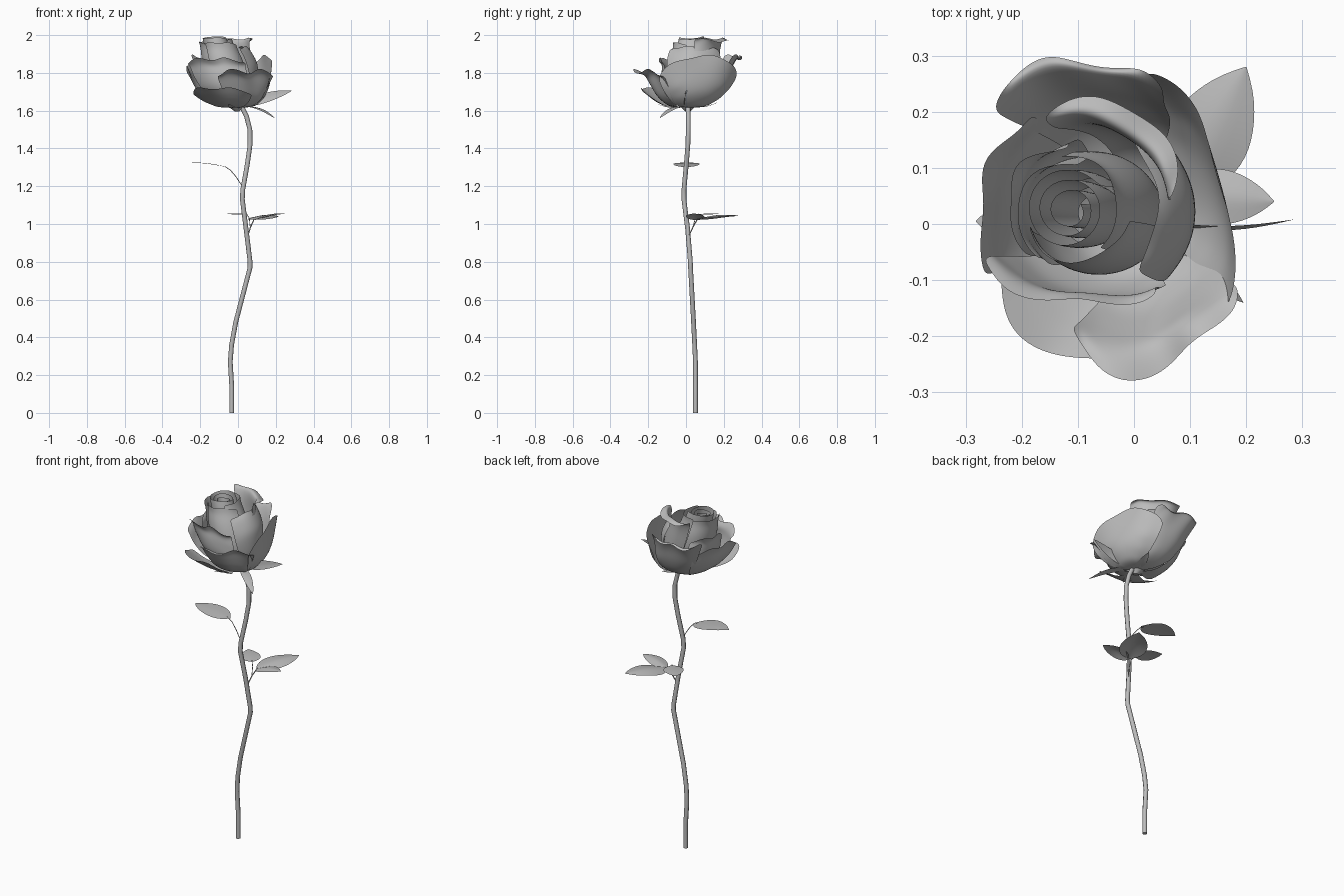
import bpy, bmesh, math
from mathutils import Vector

cube = bpy.data.objects.get("Cube")
if cube:
    bpy.data.objects.remove(cube)

grey = bpy.data.materials.new("plain_grey")
grey.use_nodes = True
grey.diffuse_color = (0.5, 0.5, 0.5, 1)
grey.node_tree.nodes["Principled BSDF"].inputs["Base Color"].default_value = (0.5, 0.5, 0.5, 1)


def sheet(name, rows, levels=2):
    """Smooth open surface through rows of points."""
    bm = bmesh.new()
    grid = [[bm.verts.new(p) for p in row] for row in rows]
    for low, high in zip(grid, grid[1:]):
        for i in range(len(low) - 1):
            bm.faces.new((low[i], low[i + 1], high[i + 1], high[i]))
    for f in bm.faces:
        f.smooth = True
    mesh = bpy.data.meshes.new(name)
    bm.to_mesh(mesh)
    bm.free()
    mesh.materials.append(grey)
    obj = bpy.data.objects.new(name, mesh)
    bpy.context.collection.objects.link(obj)
    sub = obj.modifiers.new("smooth", "SUBSURF")
    sub.levels = sub.render_levels = levels


def tube(name, points, radius):
    curve = bpy.data.curves.new(name, "CURVE")
    curve.dimensions = "3D"
    curve.bevel_depth = radius
    curve.bevel_resolution = 2
    curve.use_fill_caps = True
    spline = curve.splines.new("POLY")
    spline.points.add(len(points) - 1)
    for p, co in zip(spline.points, points):
        p.co = (*co, 1)
    spline.use_smooth = True
    curve.materials.append(grey)
    obj = bpy.data.objects.new(name, curve)
    bpy.context.collection.objects.link(obj)


def bloom(angle, r, h):
    """Point in the leaning flower head: angle, radius, height above its base."""
    return Vector((-0.01 - 0.3 * h + r * math.cos(angle),
                   0.01 + 0.04 * h + r * math.sin(angle), 1.615 + h))


def along(profile, t):
    t = min(max(t, 0), 1) * (len(profile) - 1)
    i = min(int(t), len(profile) - 2)
    return Vector(profile[i]).lerp(Vector(profile[i + 1]), t - i)


def petal(name, angle, span, profile, drop=0.25, twist=0.02, wave=0.008, flat=0.0):
    """Cupped petal: rounded rim, one side tucked in, rippled lip."""
    rows = []
    for j in range(10):
        v = j / 9
        row = []
        for i in range(13):
            u = i / 6 - 1
            r, h = along(profile, v * (1 - drop * abs(u) ** 2.5))
            a = math.radians(angle + span * u * (0.65 + 0.35 * math.sin(math.pi * min(v * 0.75, 0.5))))
            r += twist * u * v + wave * v ** 3 * math.sin(5 * u + angle)
            r *= 1 + flat * v * (u * u - 0.3)
            h += wave * v ** 3 * math.cos(7 * u + angle)
            row.append(bloom(a, r, h))
        rows.append(row)
    sheet(name, rows)


def leaf(name, base, tip, width, arch=0.015, fold=0.08, side=None):
    """Pointed blade with a shallow fold along the midrib."""
    base, tip = Vector(base), Vector(tip)
    d = tip - base
    side = Vector(side) if side else d.cross(Vector((0, 0, 1)))
    side.normalize()
    up = side.cross(d).normalized()
    rows = []
    for j in range(9):
        t = j / 8
        w = width / 2 * (math.sin(math.pi * t ** 0.8) ** 0.75 if 0 < t < 1 else 0.01)
        mid = base + d * t + up * arch * math.sin(math.pi * t)
        rows.append([mid + side * w * u - up * fold * w * abs(u) for u in (-1, -0.5, 0, 0.5, 1)])
    sheet(name, rows, 1)


# Stem with its gentle bends
tube("stem", [(-0.033, 0.05, 0), (-0.033, 0.05, 0.14), (-0.041, 0.05, 0.27), (-0.034, 0.046, 0.36),
              (-0.012, 0.04, 0.48), (0.064, 0.024, 0.77), (0.064, 0.023, 0.8), (0.042, 0.008, 0.98),
              (0.023, -0.011, 1.13), (0.025, -0.011, 1.18), (0.05, 0.002, 1.32), (0.064, 0.01, 1.42),
              (0.063, 0.012, 1.5), (0.045, 0.012, 1.57), (0.015, 0.01, 1.63)], 0.0125)

# Stalks and leaves
tube("upper_leaf_stalk", [(0.022, -0.01, 1.2), (-0.01, -0.005, 1.25), (-0.04, 0, 1.285), (-0.07, 0, 1.305)], 0.002)
leaf("upper_leaf", (-0.05, 0, 1.3), (-0.282, 0.005, 1.325), 0.14, 0.01, 0.04)
tube("lower_leaf_stalk", [(0.05, 0.012, 0.93), (0.065, 0.035, 0.98), (0.085, 0.06, 1.025)], 0.003)
tube("lower_side_stalk", [(0.065, 0.035, 0.98), (0.06, 0.05, 1.03), (0.045, 0.065, 1.055)], 0.002)
leaf("lower_leaf_back", (0.08, 0.055, 1.025), (0.2, 0.28, 1.045), 0.15, 0.015, 0.2)
leaf("lower_leaf_right", (0.08, 0.055, 1.02), (0.25, 0.04, 1.055), 0.1, 0.015, 0.2)
leaf("lower_leaf_left", (0.05, 0.06, 1.05), (-0.053, 0.17, 1.055), 0.11, 0.004)

# Flower base and sepals
sheet("flower_base", [[bloom(math.tau * i / 12, r, h) for i in range(13)]
                      for r, h in ((0.012, -0.02), (0.035, 0), (0.05, 0.015), (0.02, 0.03))])
leaf("sepal_right", (0.02, 0.01, 1.63), (0.285, 0.008, 1.705), 0.055, -0.015, side=(0, 0.15, 1))
leaf("sepal_drooping", (0.02, 0, 1.625), (0.195, -0.14, 1.56), 0.05, 0.02)
leaf("sepal_front", (0.0, 0, 1.62), (-0.05, -0.15, 1.635), 0.05, -0.01)
leaf("sepal_back", (0.01, 0.02, 1.62), (0.04, 0.17, 1.645), 0.05, -0.01)

# Outer petals
cup = [(0.01, 0.0), (0.1, 0.005), (0.165, 0.05)]
petal("outer_petal_front", -66, 38, cup + [(0.21, 0.12), (0.245, 0.18), (0.3, 0.195)], 0.2, wave=0.016)
petal("outer_petal_low_left", -110, 46, [(0.01, 0), (0.11, 0.003), (0.18, 0.035), (0.225, 0.07), (0.265, 0.105)],
      0.2, 0.0)
petal("outer_petal_left", 166, 42, cup + [(0.195, 0.12), (0.195, 0.18), (0.208, 0.22)],
      0.15, 0, wave=0.01, flat=0.15)
petal("outer_petal_back", 94, 37, cup + [(0.205, 0.12), (0.225, 0.21), (0.26, 0.28), (0.275, 0.26)],
      0.2, 0.0, wave=0.014)
petal("outer_petal_right", 18, 54, cup + [(0.215, 0.11), (0.25, 0.2), (0.275, 0.275)], 0.28, 0.0, flat=0.24)

# Middle petals
cup = [(0.02, 0.01), (0.1, 0.03), (0.15, 0.1)]
petal("middle_petal_front", -103, 54, cup + [(0.16, 0.18), (0.155, 0.23), (0.18, 0.26)],
      0.12, -0.015, 0.01, 0.3)
petal("middle_petal_left", 160, 50, cup + [(0.14, 0.19), (0.13, 0.23), (0.14, 0.26)], 0.2, 0)
petal("middle_petal_back", 55, 48, cup + [(0.16, 0.22), (0.16, 0.32), (0.175, 0.378), (0.215, 0.35)],
      0.14, -0.01, wave=0.006)
petal("middle_petal_right", 8, 52, cup + [(0.175, 0.18), (0.185, 0.24), (0.17, 0.3), (0.15, 0.325)],
      0.1, 0.01, 0.004)

# Inner petals wrapped about the bud
cup = [(0.02, 0.03), (0.085, 0.07), (0.11, 0.15), (0.108, 0.25)]
for name, angle, top in (("front", -85, 0.345), ("right", 25, 0.365), ("left", 160, 0.35)):
    petal("inner_petal_" + name, angle, 75, cup + [(0.092, top - 0.03), (0.093, top)], 0.06, 0.008, 0.003)

# Spiral bud heart
spiral = []
for v in range(7):
    t = v / 6
    row = []
    for i in range(67):
        s = i / 66
        r = (0.075 - 0.053 * s) * (1.2 - 0.2 * t - 0.3 * (1 - t) ** 2)
        top = 0.375 - 0.03 * s + 0.004 * math.sin(i * 0.5)
        row.append(bloom(s * math.tau * 3 + 0.6, r, 0.2 + (top - 0.2) * t))
    spiral.append(row)
sheet("bud_spiral", spiral, 1)
